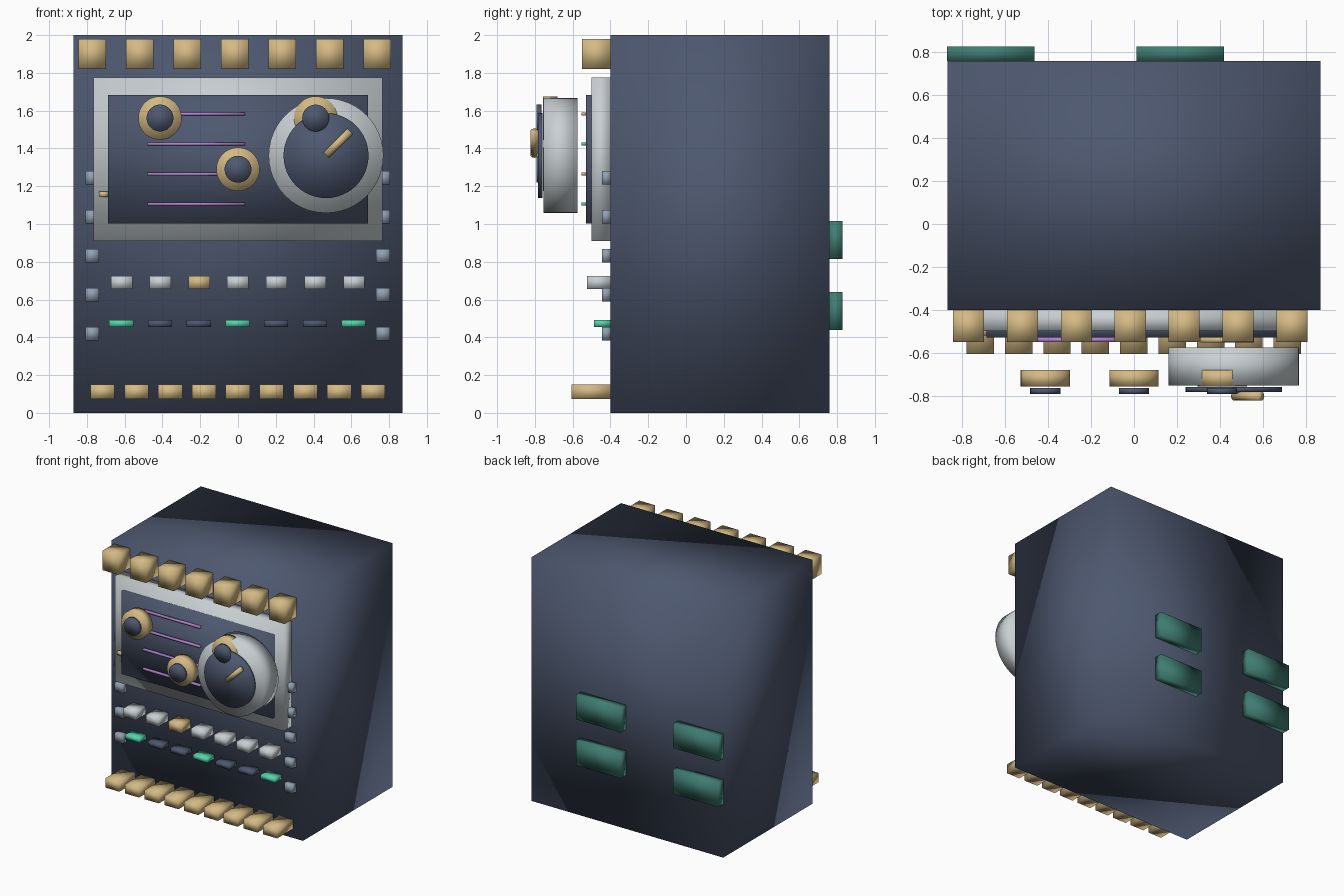
import bpy
import bmesh
from math import pi
from mathutils import Matrix, Vector

if "Cube" in bpy.data.objects:
    bpy.data.objects.remove(bpy.data.objects["Cube"], do_unlink=True)


def material(name, rgb):
    mat = bpy.data.materials.new(name)
    mat.use_nodes = True
    color = (*rgb, 1)
    mat.diffuse_color = color
    mat.node_tree.nodes["Principled BSDF"].inputs["Base Color"].default_value = color
    return mat


NAVY = material("navy", (0.075, 0.098, 0.16))
GOLD = material("gold", (0.66, 0.49, 0.23))
SILVER = material("silver", (0.58, 0.63, 0.65))
STEEL = material("steel blue", (0.28, 0.35, 0.44))
TEAL = material("deep teal", (0.05, 0.205, 0.165))
MINT = material("mint", (0.09, 0.66, 0.40))
PURPLE = material("purple", (0.45, 0.23, 0.62))


def finish(name, bm, mat):
    for face in bm.faces:
        face.smooth = True
    mesh = bpy.data.meshes.new(name)
    bm.to_mesh(mesh)
    bm.free()
    mesh.materials.append(mat)
    obj = bpy.data.objects.new(name, mesh)
    bpy.context.collection.objects.link(obj)
    return obj


def box(name, mat, x, y, z):
    """Box from its (low, high) range on each axis."""
    low, high = Vector((x[0], y[0], z[0])), Vector((x[1], y[1], z[1]))
    bm = bmesh.new()
    place = Matrix.Translation((low + high) / 2) @ Matrix.Diagonal((*(high - low), 1))
    bmesh.ops.create_cube(bm, size=1, matrix=place)
    return finish(name, bm, mat)


def cylinder(name, mat, center, radius, length, turn, segments=48):
    bm = bmesh.new()
    bmesh.ops.create_cone(bm, cap_ends=True, segments=segments, radius1=radius, radius2=radius,
                          depth=length, matrix=Matrix.Translation(center) @ turn)
    return finish(name, bm, mat)


def disc(name, mat, x, z, radius, front, back):
    """Round part whose flat side faces the front."""
    return cylinder(name, mat, (x, (front + back) / 2, z), radius, back - front,
                    Matrix.Rotation(pi / 2, 4, 'X'))


def row(name, count, first, step, width, y, z, mats):
    for i in range(count):
        x = first + i * step
        box(f"{name}_{i + 1}", mats[i % len(mats)], (x - width / 2, x + width / 2), y, z)


FACE = -0.40

# Cabinet, bezel and screen
box("cabinet", NAVY, (-0.87, 0.87), (FACE, 0.76), (0, 2))
box("bezel", SILVER, (-0.765, 0.765), (-0.50, FACE), (0.91, 1.775))
box("screen", NAVY, (-0.688, 0.688), (-0.53, -0.45), (1.003, 1.683))
box("screen_marker", GOLD, (-0.735, -0.685), (-0.52, -0.49), (1.143, 1.172))

# Rows of blocks, keys and lamps
row("top_block", 7, -0.772, 0.2515, 0.145, (-0.55, FACE), (1.82, 1.98), [GOLD])
row("bottom_block", 9, -0.717, 0.179, 0.128, (-0.605, FACE), (0.074, 0.15), [GOLD])
row("key", 7, -0.616, 0.205, 0.113, (-0.525, FACE), (0.656, 0.724),
    [SILVER, SILVER, GOLD, SILVER, SILVER, SILVER, SILVER])
row("lamp", 7, -0.618, 0.205, 0.128, (-0.488, FACE), (0.455, 0.491), [MINT, NAVY, NAVY])

# Small tabs down both edges
for i in range(5):
    z = 0.42 + i * 0.206
    row(f"edge_tab_{i + 1}", 2, -0.772, 1.54, 0.073, (-0.445, FACE), (z - 0.036, z + 0.036), [STEEL])

# Slider rails and short bars behind the dial
for i in range(4):
    z = 1.106 + i * 0.159
    height = (z - 0.008, z + 0.008)
    box(f"slider_rail_{i + 1}", PURPLE, (-0.48, 0.037), (-0.55, -0.53), height)
    box(f"dial_bar_{i + 1}", (MINT, GOLD)[i % 2], (0.31, 0.56), (-0.552, -0.53), height)

# Large dial with its pointer
disc("dial_rim", SILVER, 0.466, 1.362, 0.304, -0.754, -0.575)
disc("dial_cap", NAVY, 0.466, 1.362, 0.225, -0.783, -0.76)
cylinder("dial_pointer", GOLD, (0.53, -0.803, 1.428), 0.021, 0.177,
         Matrix.Rotation(pi / 4, 4, 'Y'), 24)

# Three small knobs
for i, (x, z) in enumerate([(-0.413, 1.561), (0, 1.29), (0.411, 1.561)]):
    disc(f"knob_ring_{i + 1}", GOLD, x, z, 0.115, -0.757, -0.68)
    disc(f"knob_cap_{i + 1}", NAVY, x, z, 0.071, -0.792, -0.765)

# Pads on the back
for i, z in enumerate([0.44, 0.816]):
    row(f"back_pad_{i + 1}", 2, -0.667, 0.883, 0.408, (0.76, 0.828), (z, z + 0.2), [TEAL])
